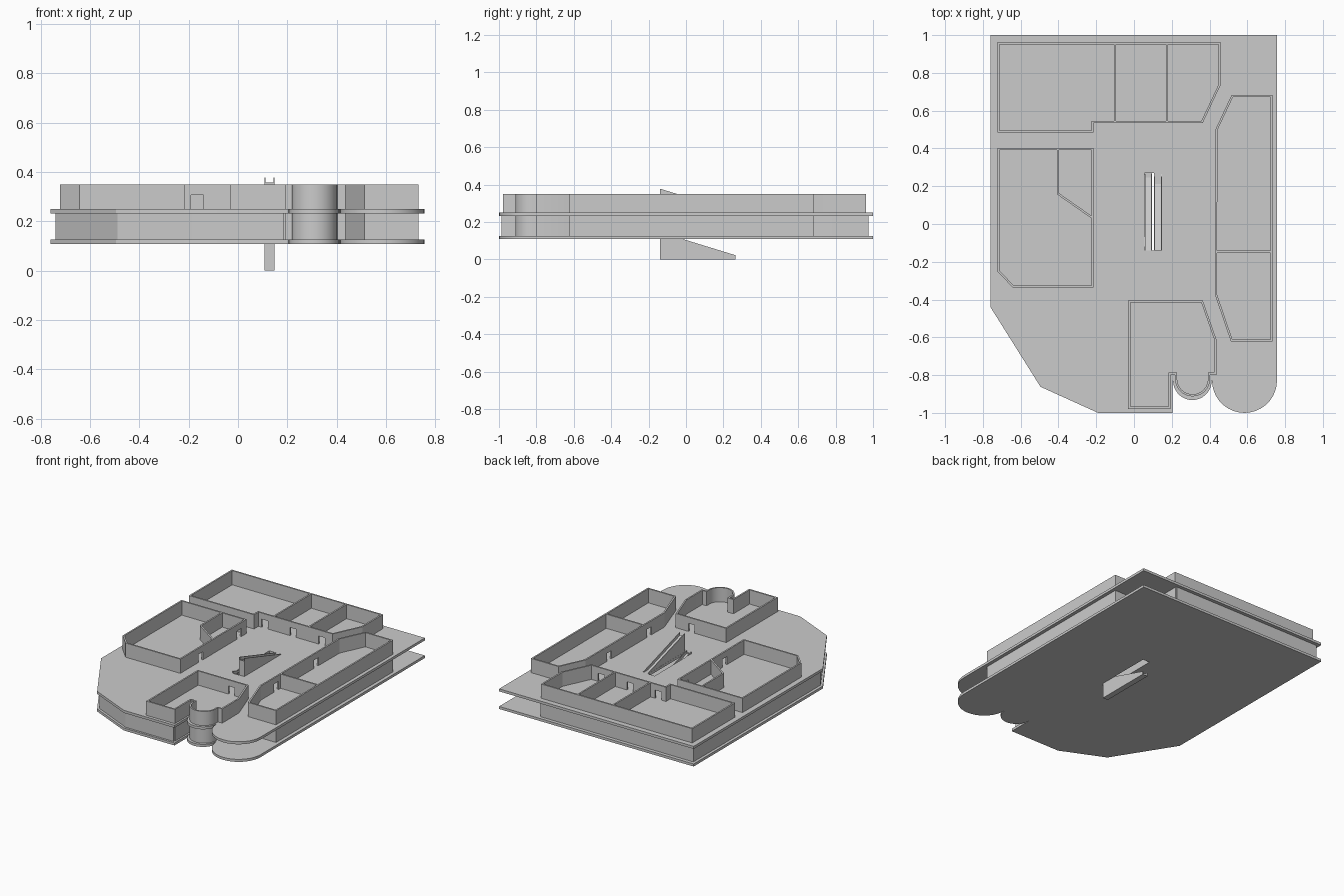
import bpy, bmesh, math
from mathutils import Vector

if "Cube" in bpy.data.objects:
    bpy.data.objects.remove(bpy.data.objects["Cube"])


def arc(cx, cy, r, a0, a1, n=18):
    return [(cx + r * math.cos(math.radians(a0 + (a1 - a0) * i / n)),
             cy + r * math.sin(math.radians(a0 + (a1 - a0) * i / n))) for i in range(n + 1)]


def finish(name, bm):
    bmesh.ops.recalc_face_normals(bm, faces=bm.faces)
    me = bpy.data.meshes.new(name)
    bm.to_mesh(me)
    bm.free()
    ob = bpy.data.objects.new(name, me)
    bpy.context.collection.objects.link(ob)
    return ob


def prism(name, pts, depth, axis='Z', at=0.0):
    """Extrude a profile: XY up from z=at, or YZ along x from x=at."""
    bm = bmesh.new()
    place = (lambda p: (p[0], p[1], at)) if axis == 'Z' else (lambda p: (at, p[0], p[1]))
    f = bm.faces.new([bm.verts.new(place(p)) for p in pts])
    ext = bmesh.ops.extrude_face_region(bm, geom=[f])
    d = (0, 0, depth) if axis == 'Z' else (depth, 0, 0)
    bmesh.ops.translate(bm, vec=d, verts=[v for v in ext['geom'] if isinstance(v, bmesh.types.BMVert)])
    return finish(name, bm)


def wall(name, path, z0, z1, closed=False, t=0.011):
    """Mitred wall of thickness t along a centre line."""
    P = [Vector(p) for p in path]
    n = len(P)
    bm = bmesh.new()
    rings = []
    for i, p in enumerate(P):
        dirs = []
        if closed or i > 0:
            dirs.append((p - P[i - 1]).normalized())
        if closed or i < n - 1:
            dirs.append((P[(i + 1) % n] - p).normalized())
        norms = [Vector((-d.y, d.x)) for d in dirs]
        m = sum(norms, Vector((0, 0))).normalized()
        m = m * (t / 2 / max(m.dot(norms[0]), 0.4))
        a, b = p + m, p - m
        rings.append([bm.verts.new((q.x, q.y, z)) for q, z in ((a, z0), (b, z0), (b, z1), (a, z1))])
    for i in range(n if closed else n - 1):
        r, s = rings[i], rings[(i + 1) % n]
        for k in range(4):
            bm.faces.new((r[k], r[(k + 1) % 4], s[(k + 1) % 4], s[k]))
    if not closed:
        bm.faces.new(rings[0])
        bm.faces.new(rings[-1][::-1])
    return finish(name, bm)


def cut(ob, boxes):
    """Subtract axis-aligned boxes (x0,x1,y0,y1,z0,z1), then drop the cutter."""
    bm = bmesh.new()
    for x0, x1, y0, y1, z0, z1 in boxes:
        vs = bmesh.ops.create_cube(bm, size=1)['verts']
        bmesh.ops.scale(bm, vec=(x1 - x0, y1 - y0, z1 - z0), verts=vs)
        bmesh.ops.translate(bm, vec=((x0 + x1) / 2, (y0 + y1) / 2, (z0 + z1) / 2), verts=vs)
    c = finish("cutter", bm)
    c.hide_render = True
    m = ob.modifiers.new("cut", 'BOOLEAN')
    m.operation, m.solver, m.object = 'DIFFERENCE', 'EXACT', c
    dg = bpy.context.evaluated_depsgraph_get()
    me = bpy.data.meshes.new_from_object(ob.evaluated_get(dg))
    ob.modifiers.clear()
    ob.data = me
    bpy.data.objects.remove(c)


def door(x, y, z, along):
    w, d = 0.025, 0.03
    hx, hy = (w, d) if along == 'x' else (d, w)
    return (x - hx, x + hx, y - hy, y + hy, z - 0.003, z + 0.057)


# floor slabs with stair openings
outline = ([(-0.76, 1), (0.757, 1)] + arc(0.585, -0.828, 0.172, 0, -180)
           + arc(0.309, -0.83, 0.102, 0, -180)
           + [(0.205, -0.83), (0.205, -1), (-0.19, -1), (-0.495, -0.862), (-0.76, -0.44)])
lower_slab = prism("lower_floor", outline, 0.018, at=0.108)
cut(lower_slab, [(0.095, 0.149, -0.141, 0.27, 0.05, 0.2)])
upper_slab = prism("upper_floor", outline, 0.018, at=0.232)
cut(upper_slab, [(0.055, 0.106, -0.141, 0.27, 0.2, 0.3)])

# room plans shared by both floors
bay = arc(0.31, -0.82, 0.087, 0, -180)
front_plan = ([(-0.025, -0.41), (0.36, -0.41), (0.43, -0.61), (0.43, -0.793), (0.397, -0.793)]
              + bay + [(0.223, -0.793), (0.187, -0.793), (0.187, -0.973), (-0.025, -0.973)])
right_plan = [(0.727, 0.677), (0.52, 0.677), (0.437, 0.5), (0.433, -0.37), (0.517, -0.617), (0.727, -0.617)]
back_plan = [(-0.717, 0.957), (0.452, 0.957), (0.452, 0.735), (0.36, 0.54),
             (-0.22, 0.54), (-0.22, 0.49), (-0.717, 0.49)]
left_plan = [(-0.717, 0.397), (-0.22, 0.397), (-0.22, -0.33), (-0.64, -0.33), (-0.717, -0.25)]
back_low = [(0.452, 0.97), (0.452, 0.78), (0.36, 0.54), (-0.22, 0.54), (-0.22, 0.49), (-0.735, 0.49)]
left_low = [(-0.735, 0.397), (-0.22, 0.397), (-0.22, -0.33), (-0.735, -0.33)]
shell = [(0.452, 0.97), (-0.735, 0.97), (-0.735, -0.44), (-0.485, -0.842), (-0.185, -0.98), (0.187, -0.98)]

smooth = [lower_slab, upper_slab]
for level, z0, z1, back, left, closed in (("lower", 0.126, 0.232, back_low, left_low, False),
                                          ("upper", 0.25, 0.35, back_plan, left_plan, True)):
    # room walls and doorways
    b = wall(level + "_back_rooms", back, z0, z1, closed)
    cut(b, [door(x, 0.54, z0, 'x') for x in (-0.165, 0.055, 0.28)])
    l = wall(level + "_left_rooms", left, z0, z1, closed)
    cut(l, [door(-0.22, y, z0, 'y') for y in (0.32, -0.11)])
    r = wall(level + "_right_rooms", right_plan, z0, z1, True)
    cut(r, [door(0.435, y, z0, 'y') for y in (0.24, -0.2)])
    f = wall(level + "_front_room", front_plan, z0, z1, True)
    cut(f, [door(0.24, -0.41, z0, 'x')])
    smooth.append(f)
    # partitions
    for i, x in enumerate((-0.10, 0.175)):
        wall(f"{level}_back_partition_{i}", [(x, 0.54), (x, 0.96)], z0, z1)
    wall(level + "_left_partition", [(-0.402, 0.397), (-0.402, 0.16), (-0.22, 0.033)], z0, z1)
    wall(level + "_right_partition", [(0.434, -0.147), (0.727, -0.147)], z0, z1)
wall("lower_outer_wall", shell, 0.126, 0.232)


# stair ramps: solid wedge between two thin raised side rails
def ramp(name, x0, x1, z):
    def profile(drop):
        return [(-0.14, z), (0.265, z), (0.265, z + 0.022 - drop), (-0.14, z + 0.146 - drop)]
    prism(name + "_ramp", profile(0.02), x1 - x0, 'X', x0)
    for side, x in (("left", x0), ("right", x1 - 0.005)):
        prism(f"{name}_{side}_rail", profile(0), 0.005, 'X', x)


ramp("entry", 0.107, 0.148, 0.0)
ramp("middle", 0.056, 0.095, 0.118)
ramp("top", 0.107, 0.148, 0.232)

bpy.ops.object.select_all(action='DESELECT')
for ob in smooth:
    ob.select_set(True)
bpy.context.view_layer.objects.active = smooth[0]
bpy.ops.object.shade_smooth_by_angle(angle=math.radians(25))
